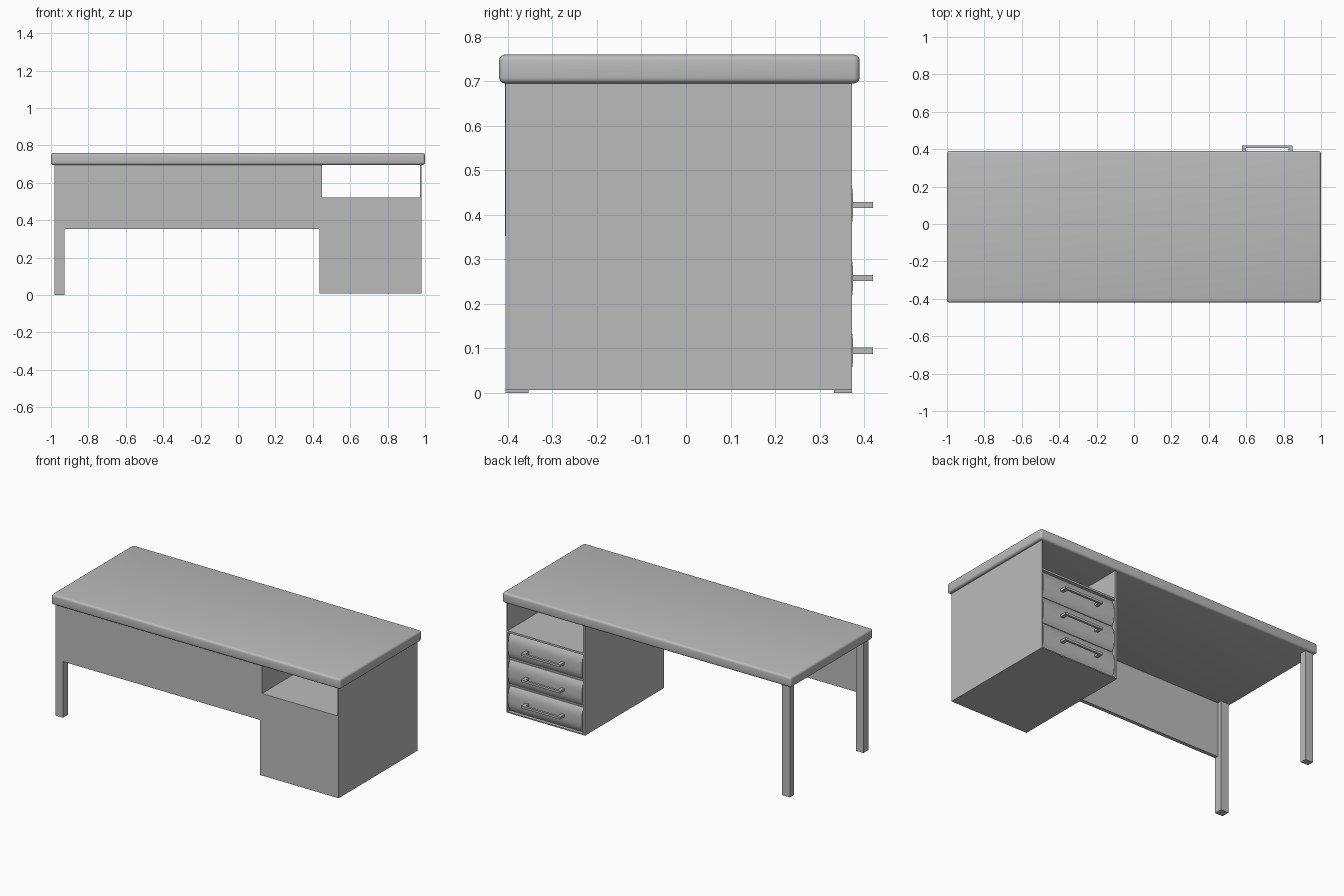
import bpy, bmesh, math

if "Cube" in bpy.data.objects:
    bpy.data.objects.remove(bpy.data.objects["Cube"])

grey = bpy.data.materials.new("plain grey")
grey.diffuse_color = (0.5, 0.5, 0.5, 1)
grey.use_nodes = True
grey.node_tree.nodes["Principled BSDF"].inputs["Base Color"].default_value = grey.diffuse_color


def finish(name, bm, smooth=False):
    bmesh.ops.recalc_face_normals(bm, faces=bm.faces)
    mesh = bpy.data.meshes.new(name)
    bm.to_mesh(mesh)
    bm.free()
    mesh.materials.append(grey)
    ob = bpy.data.objects.new(name, mesh)
    bpy.context.collection.objects.link(ob)
    if smooth:
        bpy.ops.object.select_all(action='DESELECT')
        ob.select_set(True)
        bpy.context.view_layer.objects.active = ob
        bpy.ops.object.shade_smooth_by_angle(angle=math.radians(35))
    return ob


def box(name, x, y, z, bevel=0.0):
    bm = bmesh.new()
    bmesh.ops.create_cube(bm, size=1)
    for v in bm.verts:
        for i, (a, b) in enumerate((x, y, z)):
            v.co[i] = (a + b) / 2 + v.co[i] * (b - a)
    if bevel:
        bmesh.ops.bevel(bm, geom=bm.edges[:], offset=bevel, segments=4,
                        profile=0.5, affect='EDGES')
    return finish(name, bm, bool(bevel))


def extrude_x(name, profile, x0, x1):
    bm = bmesh.new()
    face = bm.faces.new([bm.verts.new((x0, y, z)) for y, z in profile])
    ext = bmesh.ops.extrude_face_region(bm, geom=[face])["geom"]
    for v in ext:
        if isinstance(v, bmesh.types.BMVert):
            v.co.x = x1
    return finish(name, bm, True)


FRONT, BACK, UNDER = -0.405, 0.373, 0.695

# rounded desk top
box("desk_top", (-1, 1), (-0.42, 0.39), (UNDER, 0.76), 0.014)

# two square legs on the left
box("front_leg", (-0.98, -0.927), (FRONT, -0.354), (0, UNDER))
box("back_leg", (-0.98, -0.927), (0.332, BACK), (0, UNDER))

# panel across the front
box("front_panel", (-0.98, 0.45), (FRONT - 0.001, FRONT + 0.022), (0.352, UNDER))

# drawer pedestal: sides, shelf above the drawers, body
box("pedestal_left_side", (0.437, 0.45), (FRONT, BACK), (0.007, UNDER))
box("pedestal_right_side", (0.973, 0.98), (FRONT, BACK), (0.007, UNDER))
box("pedestal_shelf", (0.45, 0.973), (FRONT, BACK), (0.508, 0.52))
box("pedestal_body", (0.45, 0.973), (FRONT, 0.352), (0.007, 0.508))
box("pedestal_floor", (0.45, 0.973), (0.352, BACK), (0.007, 0.014))

# three drawers with bowed fronts and bar handles
for i, z in enumerate((0.095, 0.258, 0.422)):
    h = 0.077
    arc = [(0.357 + 0.0185 * (1 - abs(t / 6) ** 3), z + h * t / 6)
           for t in range(-6, 7)]
    extrude_x(f"drawer_front_{i+1}", [(0.345, z - h)] + arc + [(0.345, z + h)],
              0.457, 0.968)
    zr = (z - 0.007, z + 0.007)
    box(f"handle_bar_{i+1}", (0.578, 0.847), (0.406, 0.42), zr)
    for side, x in (("left", 0.578), ("right", 0.825)):
        box(f"handle_post_{side}_{i+1}", (x, x + 0.022), (0.37, 0.406), zr)
